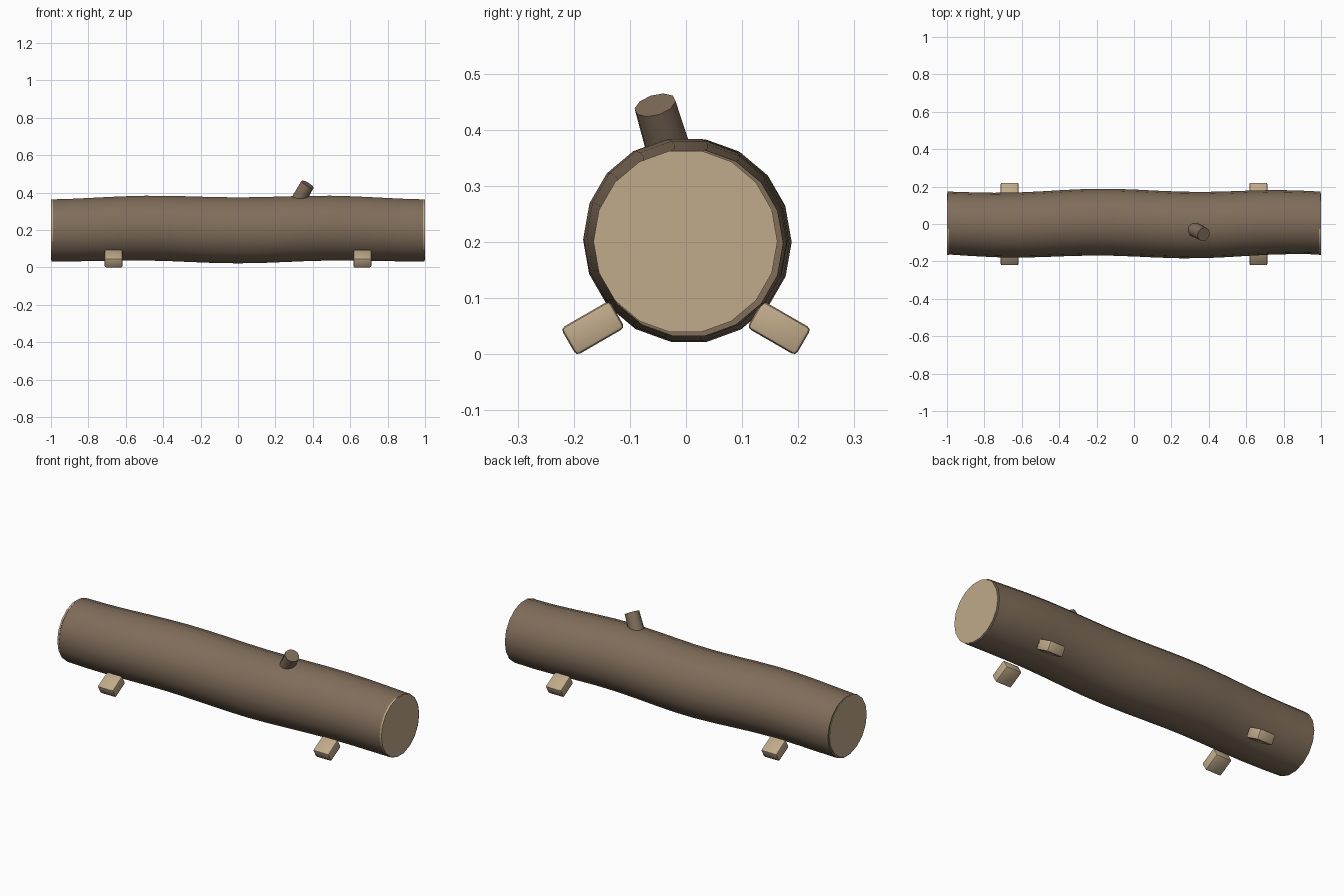
import bpy, bmesh, math
from mathutils import Vector

if "Cube" in bpy.data.objects:
    bpy.data.objects.remove(bpy.data.objects["Cube"])


def material(name, rgb):
    m = bpy.data.materials.new(name)
    m.diffuse_color = (*rgb, 1)
    m.use_nodes = True
    m.node_tree.nodes["Principled BSDF"].inputs["Base Color"].default_value = m.diffuse_color
    return m


bark = material("bark brown", (0.216, 0.153, 0.102))
wood = material("cut wood tan", (0.53, 0.405, 0.255))


def add_object(name, bm, mat, smooth=True):
    bmesh.ops.recalc_face_normals(bm, faces=bm.faces)
    me = bpy.data.meshes.new(name)
    bm.to_mesh(me)
    bm.free()
    me.materials.append(mat)
    ob = bpy.data.objects.new(name, me)
    bpy.context.collection.objects.link(ob)
    if smooth:
        bpy.ops.object.select_all(action='DESELECT')
        ob.select_set(True)
        bpy.context.view_layer.objects.active = ob
        bpy.ops.object.shade_smooth_by_angle(angle=math.radians(40))
    return ob


SIDES, RINGS = 18, 16

# Log: rings along x whose centre and radius wander gently
bm = bmesh.new()
rings = []
for i in range(RINGS + 1):
    x = -1 + 2 * i / RINGS
    r = 0.168 + 0.011 * math.cos(x * math.pi / 2)
    yc = 0.002 + 0.008 * math.cos(2 * math.pi * (x + 0.18))
    zc = 0.204 - 0.006 * math.cos(2 * math.pi * x)
    rings.append([bm.verts.new((x * 0.997,
                                yc + r * math.cos(2 * math.pi * k / SIDES),
                                zc + r * math.sin(2 * math.pi * k / SIDES)))
                  for k in range(SIDES)])
for a, b in zip(rings, rings[1:]):
    for k in range(SIDES):
        n = (k + 1) % SIDES
        bm.faces.new((a[k], a[n], b[n], b[k]))
bm.faces.new(rings[0])
bm.faces.new(rings[-1])
add_object("log", bm, bark)

# Cut ends: thin discs on both ends
for side, label in ((-1, "left"), (1, "right")):
    bm = bmesh.new()
    loops = [[bm.verts.new((side * x,
                            -0.001 + 0.164 * math.cos(2 * math.pi * k / SIDES),
                            0.201 + 0.164 * math.sin(2 * math.pi * k / SIDES)))
              for k in range(SIDES)] for x in (0.99, 1.0)]
    for k in range(SIDES):
        n = (k + 1) % SIDES
        bm.faces.new((loops[0][k], loops[0][n], loops[1][n], loops[1][k]))
    bm.faces.new(loops[0])
    bm.faces.new(loops[1])
    add_object(label + "_cut_end", bm, wood)

# Branch stub leaning right and forward
axis = Vector((0.5, -0.26, 0.87)).normalized()
tip = Vector((0.372, -0.055, 0.444))
length = 0.16
bm = bmesh.new()
bmesh.ops.create_cone(bm, cap_ends=True, segments=10, radius1=0.042, radius2=0.038, depth=length)
bm.transform(axis.to_track_quat('Z', 'Y').to_matrix().to_4x4())
bmesh.ops.translate(bm, verts=bm.verts, vec=tip - axis * length / 2)
add_object("branch_stub", bm, bark)

# Wedge feet: four bevelled blocks tilted against the log
for sx, xl in ((-1, "left"), (1, "right")):
    for sy, yl in ((-1, "front"), (1, "back")):
        bm = bmesh.new()
        bmesh.ops.create_cube(bm, size=1)
        bmesh.ops.scale(bm, verts=bm.verts, vec=(0.096, 0.1, 0.056))
        bmesh.ops.bevel(bm, geom=bm.edges[:], offset=0.008, segments=2,
                        profile=0.5, affect='EDGES')
        ob = add_object(f"{yl}_{xl}_foot", bm, wood)
        ob.location = (sx * 0.665, sy * 0.166, 0.0465)
        ob.rotation_euler = (-sy * math.radians(30), 0, 0)
